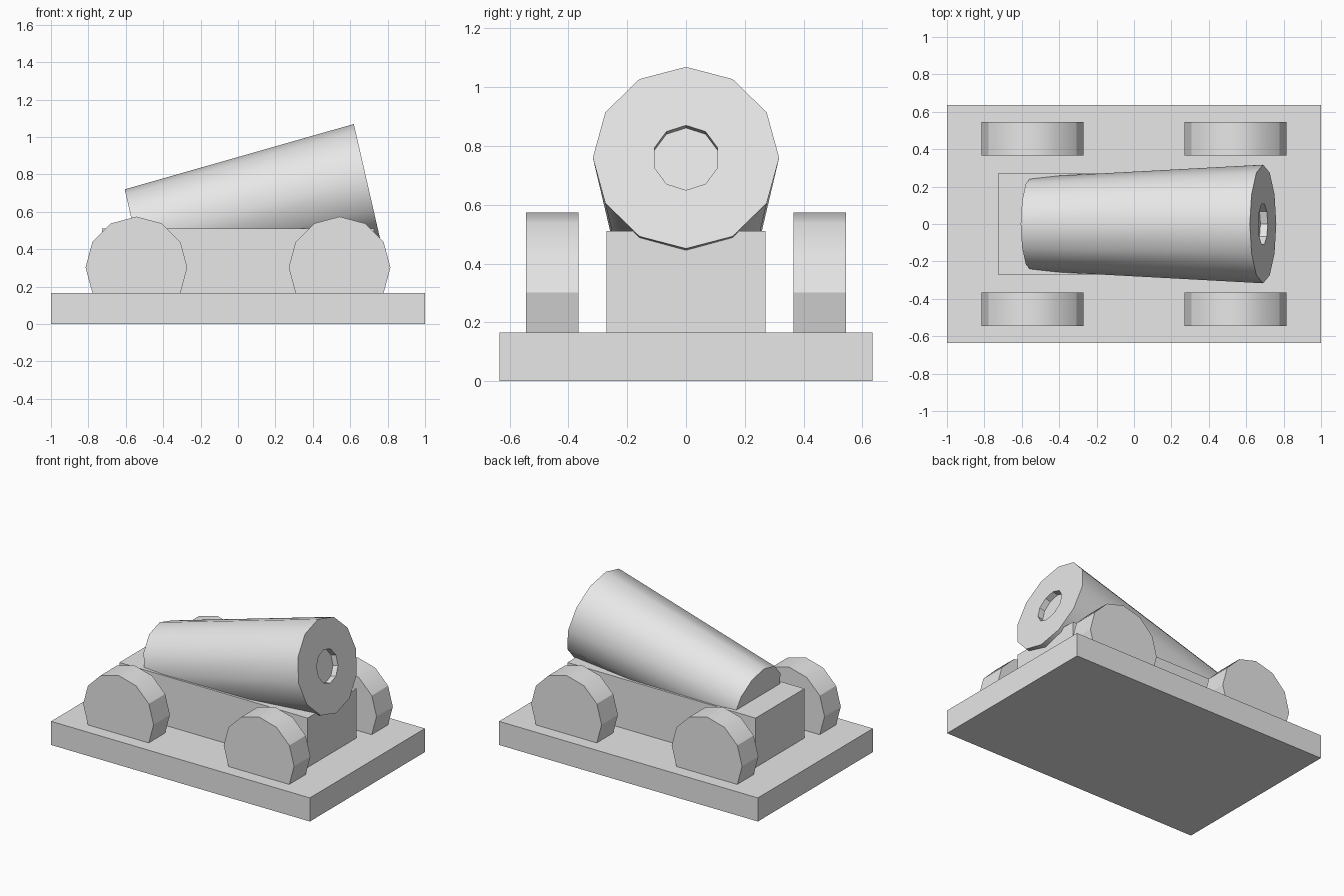
import bpy
import bmesh
from math import radians, pi
from mathutils import Matrix, Vector

cube = bpy.data.objects.get("Cube")
if cube:
    bpy.data.objects.remove(cube, do_unlink=True)

# Single plain grey
grey = bpy.data.materials.new("plain grey")
grey.use_nodes = True
grey.diffuse_color = (0.8, 0.8, 0.8, 1)
grey.node_tree.nodes["Principled BSDF"].inputs["Base Color"].default_value = (0.8, 0.8, 0.8, 1)


def add_object(name, bm):
    mesh = bpy.data.meshes.new(name)
    bm.to_mesh(mesh)
    bm.free()
    mesh.materials.append(grey)
    obj = bpy.data.objects.new(name, mesh)
    bpy.context.collection.objects.link(obj)
    return obj


def add_box(name, low, high):
    low, high = Vector(low), Vector(high)
    bm = bmesh.new()
    size = Matrix.Diagonal((high - low).to_4d())
    bmesh.ops.create_cube(bm, size=1, matrix=Matrix.Translation((low + high) / 2) @ size)
    return add_object(name, bm)


def add_tube(name, sides, r1, r2, depth, matrix):
    bm = bmesh.new()
    bmesh.ops.create_cone(bm, cap_ends=True, segments=sides, radius1=r1,
                          radius2=r2, depth=depth, matrix=matrix)
    return add_object(name, bm)


def activate(obj):
    bpy.ops.object.select_all(action='DESELECT')
    obj.select_set(True)
    bpy.context.view_layer.objects.active = obj


# Base plate and carriage block
add_box("base_plate", (-1, -0.635, 0), (1, 0.635, 0.165))
add_box("carriage_block", (-0.727, -0.27, 0.16), (0.727, 0.27, 0.51))

# Four wheels, sunk into the base; upper faces smooth, lower ones flat
for end, x in (("front", 0.543), ("rear", -0.543)):
    for side, y in (("right", -0.455), ("left", 0.455)):
        place = Matrix.Translation((x, y, 0.302)) @ Matrix.Rotation(pi / 2, 4, 'X')
        wheel = add_tube(f"{end}_{side}_wheel", 12, 0.272, 0.272, 0.18, place)
        for face in wheel.data.polygons:
            face.use_smooth = face.normal.z > 0.4

# Tapered barrel, tilted up towards the muzzle
breech = Vector((-0.55, 0, 0.476))
muzzle = Vector((0.69, 0, 0.76))
axis = muzzle - breech
tilt = axis.to_track_quat('Z', 'Y').to_matrix().to_4x4()
aim = Matrix.Rotation(Vector((0, 0, 1)).angle(axis), 4, 'Y') @ Matrix.Rotation(pi / 2, 4, 'Z')
barrel = add_tube("barrel", 12, 0.25, 0.317, axis.length,
                  Matrix.Translation((breech + muzzle) / 2) @ aim)

# Shallow ten-sided bore cut into the muzzle
cutter = add_tube("bore_cutter", 10, 0.113, 0.113, 0.08, Matrix.Translation(muzzle) @ aim)
cutter.hide_render = True
activate(barrel)
cut = barrel.modifiers.new("bore", 'BOOLEAN')
cut.operation = 'DIFFERENCE'
cut.solver = 'EXACT'
cut.object = cutter
bpy.ops.object.modifier_apply(modifier=cut.name)
bpy.data.objects.remove(cutter, do_unlink=True)
activate(barrel)
bpy.ops.object.shade_smooth_by_angle(angle=radians(33))
